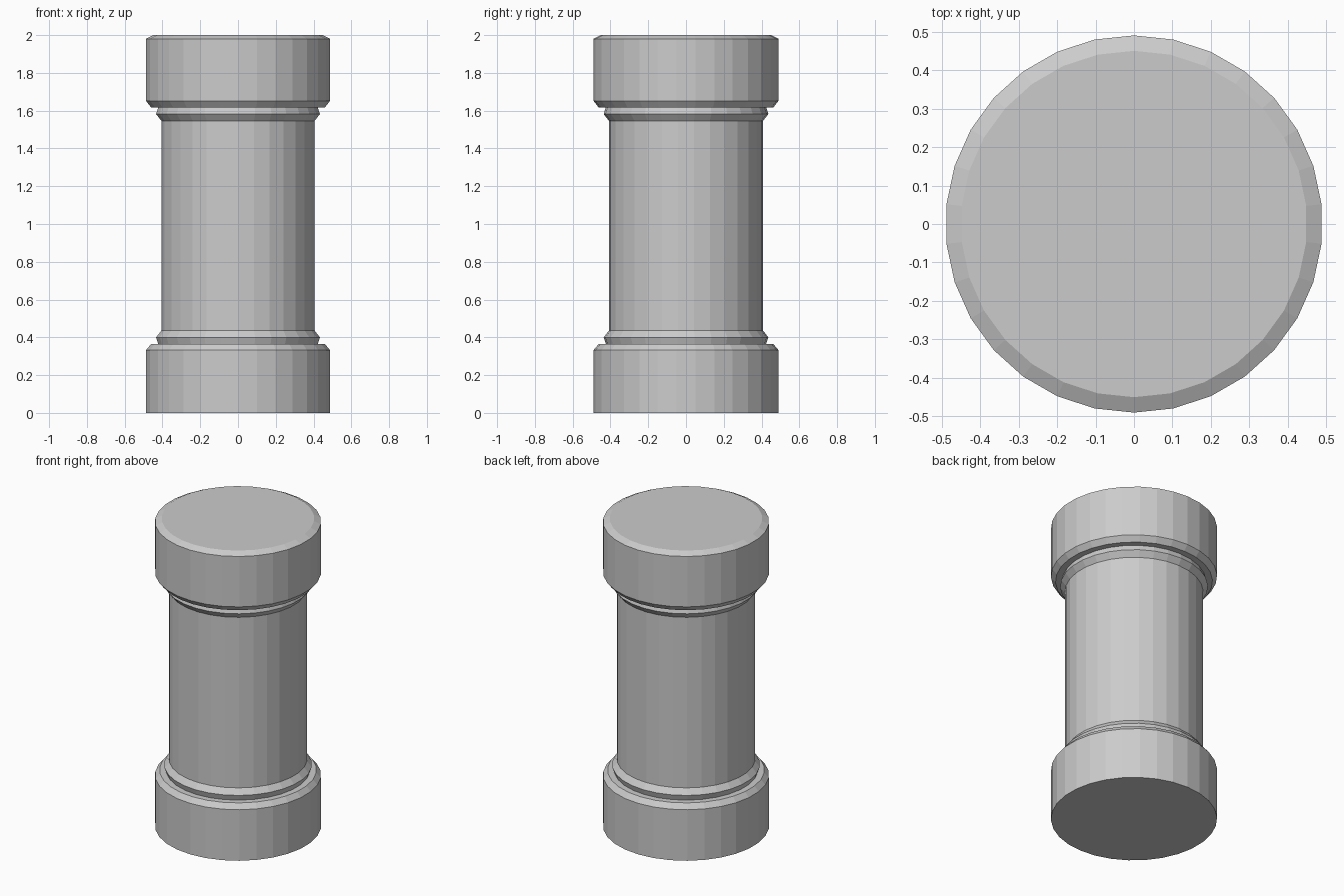
import bpy, bmesh, math

if "Cube" in bpy.data.objects:
    bpy.data.objects.remove(bpy.data.objects["Cube"])

SIDES = 30


def lathe(name, profile):
    """Closed flat-faced turned part from (radius, height) points, bottom to top."""
    bm = bmesh.new()
    rings = []
    for r, z in profile:
        ring = []
        for i in range(SIDES):
            a = math.pi / 2 + 2 * math.pi * i / SIDES
            ring.append(bm.verts.new((r * math.cos(a), r * math.sin(a), z)))
        rings.append(ring)
    for low, high in zip(rings, rings[1:]):
        for i in range(SIDES):
            j = (i + 1) % SIDES
            bm.faces.new((low[i], low[j], high[j], high[i]))
    bm.faces.new(rings[0][::-1])
    bm.faces.new(rings[-1])
    mesh = bpy.data.meshes.new(name)
    bm.to_mesh(mesh)
    bm.free()
    obj = bpy.data.objects.new(name, mesh)
    bpy.context.collection.objects.link(obj)
    return obj


# One turned column: base, lower bead, shaft, upper bead, capital
lathe("column", [
    (0.49, 0.0), (0.49, 0.332), (0.463, 0.364),                   # base
    (0.424, 0.364), (0.436, 0.40), (0.408, 0.436),                # lower bead
    (0.408, 1.546), (0.436, 1.582), (0.424, 1.618),               # shaft, upper bead
    (0.463, 1.618), (0.49, 1.652), (0.49, 1.98), (0.45, 2.0),     # capital
])
